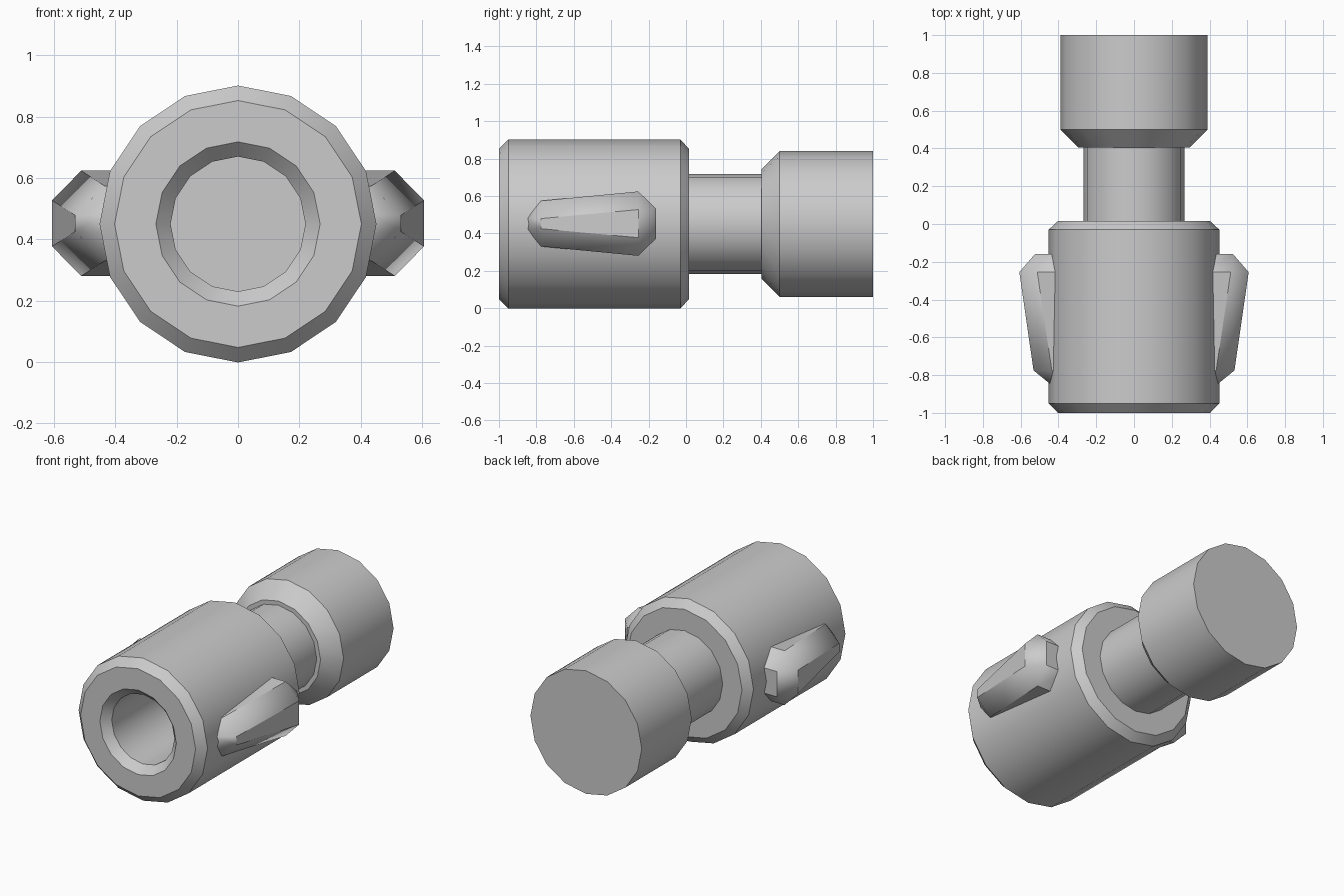
import bpy, bmesh, math

if "Cube" in bpy.data.objects:
    bpy.data.objects.remove(bpy.data.objects["Cube"])

CZ = 0.45      # height of the shared axis
SIDES = 16


def finish(name, bm, angle):
    bmesh.ops.recalc_face_normals(bm, faces=bm.faces[:])
    me = bpy.data.meshes.new(name)
    bm.to_mesh(me)
    bm.free()
    ob = bpy.data.objects.new(name, me)
    bpy.context.collection.objects.link(ob)
    bpy.ops.object.select_all(action='DESELECT')
    ob.select_set(True)
    bpy.context.view_layer.objects.active = ob
    bpy.ops.object.shade_smooth_by_angle(angle=math.radians(angle))
    return ob


def lathe(name, profile):
    """Turn (radius, y) points round the y axis and cap both ends."""
    bm = bmesh.new()
    rings = []
    for r, y in profile:
        ring = []
        for i in range(SIDES):
            a = 2 * math.pi * i / SIDES
            ring.append(bm.verts.new((r * math.sin(a), y, CZ + r * math.cos(a))))
        rings.append(ring)
    for a, b in zip(rings, rings[1:]):
        for i in range(SIDES):
            j = (i + 1) % SIDES
            bm.faces.new((a[i], a[j], b[j], b[i]))
    bm.faces.new(rings[0])
    bm.faces.new(rings[-1])
    return finish(name, bm, 30)


# Main barrel with chamfered rims and a blind bore in the front
lathe("barrel", [(0.22, 0.0), (0.22, -0.95), (0.268, -1.0), (0.403, -1.0),
                 (0.452, -0.95), (0.452, -0.03), (0.403, 0.015), (0.25, 0.015)])

# Narrow neck
lathe("neck", [(0.268, 0.01), (0.268, 0.41)])

# Rear cap with a tapered shoulder
lathe("rear_cap", [(0.295, 0.405), (0.39, 0.5), (0.39, 1.0)])


# Tapered side fins: bevelled wedge, mirrored left and right
def fin(name, side):
    top = [(0.607, -0.255, 0.075), (0.532, -0.775, 0.027)]
    shoulder = [(0.512, -0.255, 0.172), (0.435, -0.775, 0.122),
                (0.44, -0.85, 0.03), (0.525, -0.16, 0.08)]
    base = [(0.38, y, z) for x, y, z in shoulder]
    bm = bmesh.new()
    for x, y, z in top + shoulder + base:
        for s in (1, -1):
            bm.verts.new((side * x, y, CZ + 0.002 + s * z))
    bmesh.ops.convex_hull(bm, input=bm.verts[:])
    bmesh.ops.dissolve_limit(bm, angle_limit=0.03, verts=bm.verts[:], edges=bm.edges[:])
    return finish(name, bm, 40)


fin("fin_right", 1)
fin("fin_left", -1)
